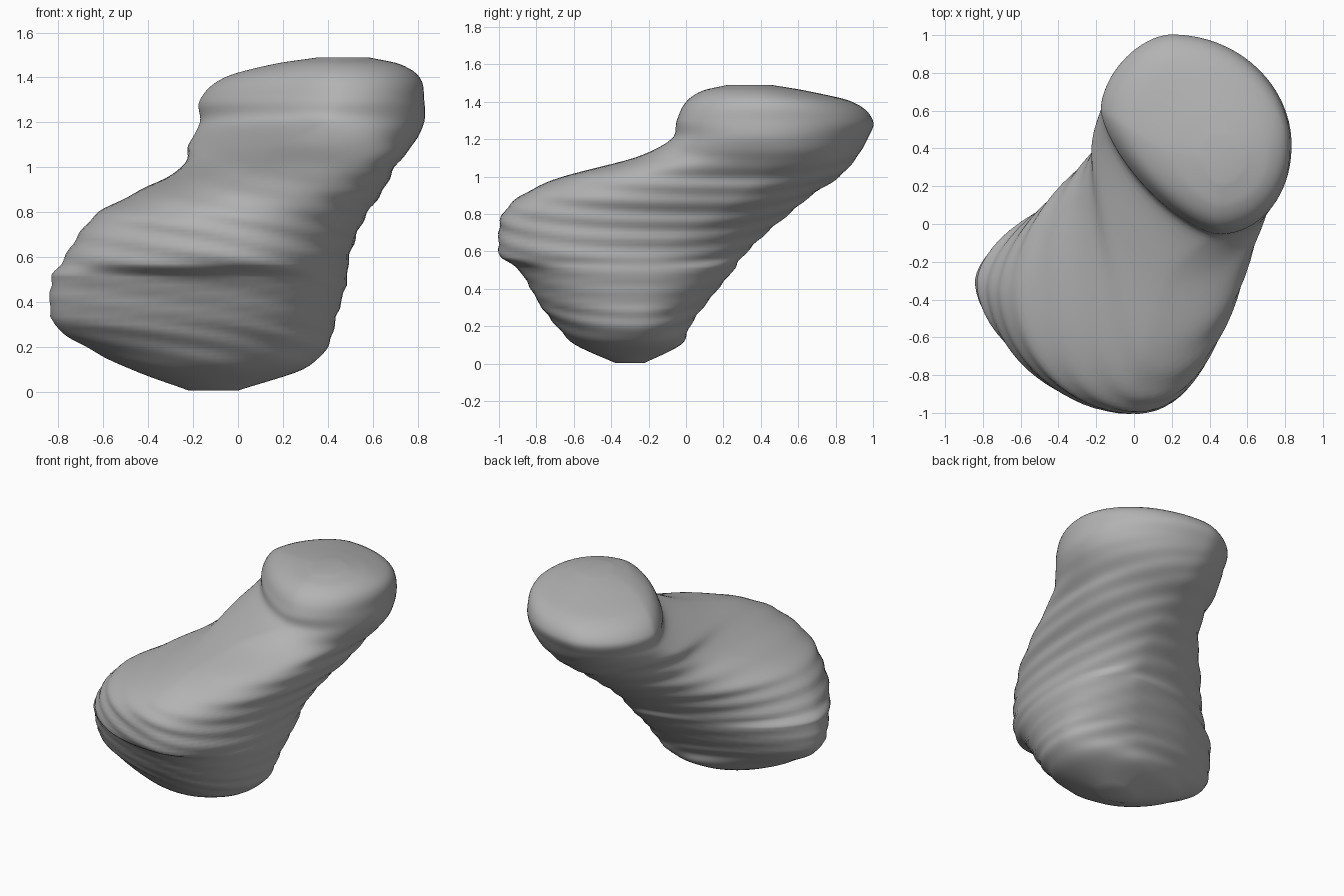
import bpy, bmesh, math

cube = bpy.data.objects.get("Cube")
if cube:
    bpy.data.objects.remove(cube, do_unlink=True)

# Horizontal cross-sections: height, then the extents left, right, front, back,
# then the x of the front and back tips and the y of the left and right tips
SECTIONS = [
    (.005, -.22, 0, -.38, -.22, -.1, -.1, -.3, -.3),
    (.1, -.48, .29, -.59, -.03, -.08, -.05, -.3, -.28),
    (.2, -.68, .40, -.69, .02, -.05, 0, -.3, -.26),
    (.3, -.82, .43, -.77, .09, -.03, .05, -.3, -.25),
    (.51, -.83, .49, -.90, .26, 0, .17, -.31, -.22),
    (.57, -.79, .49, -.99, .30, 0, .19, -.33, -.2),
    (.7, -.71, .53, -1, .43, 0, .22, -.36, -.05),
    (.8, -.62, .58, -.98, .55, 0, .25, -.33, .12),
    (.9, -.43, .65, -.88, .67, .02, .25, -.15, .26),
    (1, -.25, .70, -.66, .82, .08, .25, .2, .35),
    (1.1, -.22, .78, -.28, .91, .2, .23, .42, .42),
    (1.2, -.17, .83, -.08, .97, .4, .2, .58, .42),
    (1.3, -.17, .83, -.05, 1, .45, .2, .6, .42),
    (1.4, -.06, .81, 0, .89, .45, .25, .53, .42),
    (1.46, .16, .72, .09, .64, .45, .38, .4, .38),
    (1.49, .36, .58, .22, .46, .46, .45, .35, .35),
]
# Higher means a flatter, more diagonal quarter
FLATNESS = {("left", "front"): 1.08, ("left", "back"): 1.16,
            ("right", "front"): .96, ("right", "back"): 1.0}
STEPS = 6
SIDES = 72


def blend(values, heights, t):
    """Smooth interpolation of one section value between the middle two."""
    before, start, end, after = values
    gap = heights[2] - heights[1]
    out = gap * (end - before) / (heights[2] - heights[0])
    into = gap * (after - start) / (heights[3] - heights[1])
    return (start + out * t + (3 * (end - start) - 2 * out - into) * t ** 2
            + (2 * (start - end) + out + into) * t ** 3)


def dense_sections():
    last = len(SECTIONS) - 1
    for i in range(last):
        near = [SECTIONS[min(max(i + k, 0), last)] for k in (-1, 0, 1, 2)]
        heights = [section[0] for section in near]
        for step in range(STEPS):
            t = step / STEPS
            z = heights[1] + (heights[2] - heights[1]) * t
            yield [z] + [blend(column, heights, t) for column in list(zip(*near))[1:]]
    yield SECTIONS[last]


def ring(bm, section):
    """Four rounded quarters joined at the tips, with faint layered ripples."""
    z, left, right, front, back, front_x, back_x, left_y, right_y = section
    fade = min(1, z * 4, max(0, (1.2 - z) * 4))
    head = min(1, max(0, (z - 1) * 5))
    verts = []
    for k in range(SIDES):
        a = math.tau * (k + .5) / SIDES
        c, s = math.cos(a), math.sin(a)
        side_name, side, cy = ("right", right, right_y) if c > 0 else ("left", left, left_y)
        end_name, end, cx = ("back", back, back_x) if s > 0 else ("front", front, front_x)
        power = FLATNESS[side_name, end_name]
        # The upper lobe slants across its front left quarter
        if c < 0 and s < 0:
            power += .3 * head
        ripple = .005 * fade * math.sin(math.tau * (z + .12 * c) / .095)
        x = cx + (side - cx) * abs(c) ** power + ripple * c
        y = cy + (end - cy) * abs(s) ** power + ripple * s
        verts.append(bm.verts.new((x, y, z)))
    return verts


# Lofted body with closed ends
bm = bmesh.new()
rings = [ring(bm, s) for s in dense_sections()]
for low, high in zip(rings, rings[1:]):
    for k in range(SIDES):
        n = (k + 1) % SIDES
        bm.faces.new((low[k], low[n], high[n], high[k]))
bm.faces.new(rings[0][::-1])
bm.faces.new(rings[-1])
bmesh.ops.recalc_face_normals(bm, faces=bm.faces)
for face in bm.faces:
    face.smooth = True
mesh = bpy.data.meshes.new("rounded_body")
bm.to_mesh(mesh)
bm.free()
body = bpy.data.objects.new("rounded_body", mesh)
bpy.context.collection.objects.link(body)

# Plain grey surface
grey = bpy.data.materials.new("plain grey")
grey.use_nodes = True
colour = (.45, .45, .45, 1)
grey.diffuse_color = colour
grey.node_tree.nodes["Principled BSDF"].inputs["Base Color"].default_value = colour
mesh.materials.append(grey)
